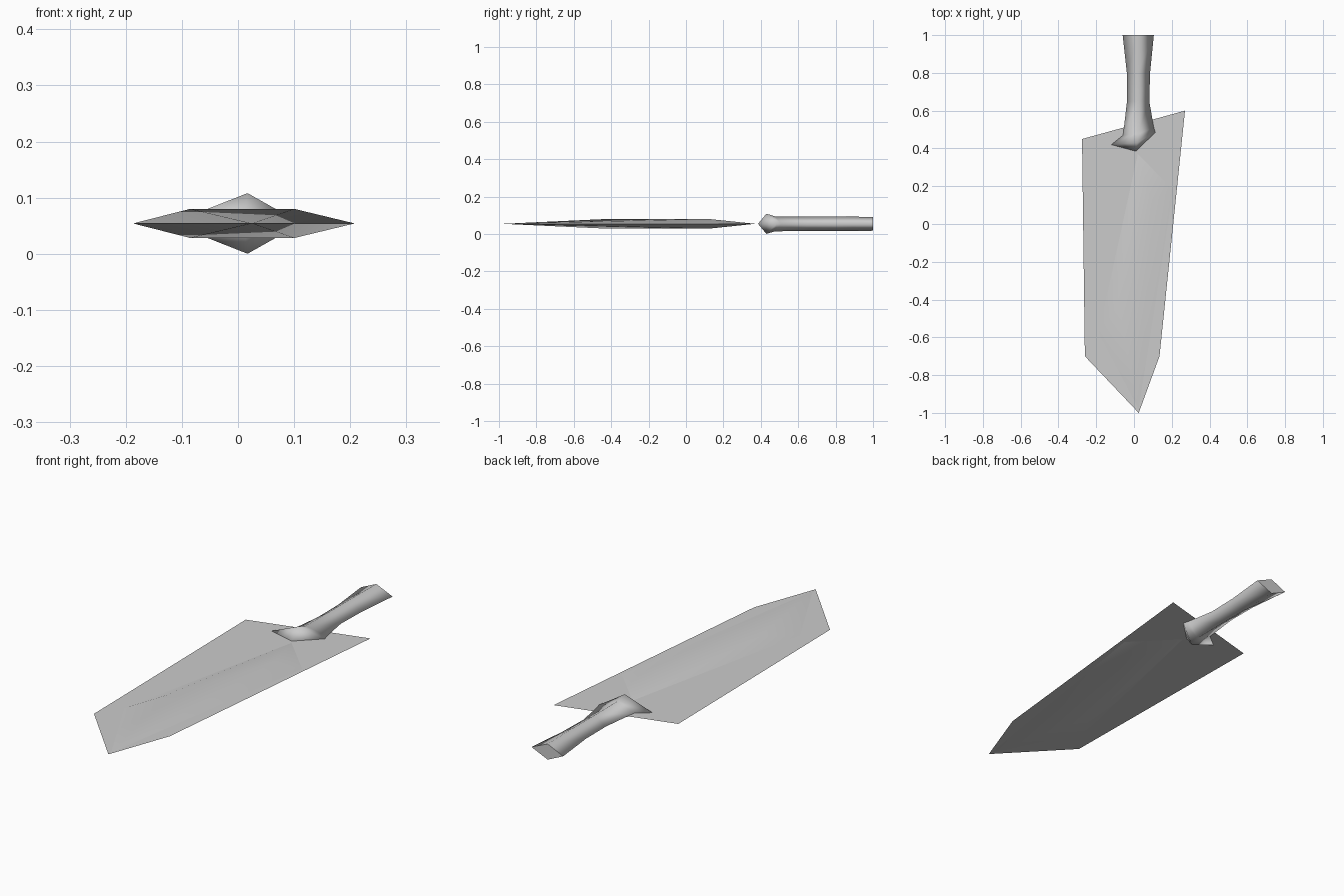
import bpy, bmesh

cube = bpy.data.objects.get("Cube")
if cube:
    bpy.data.objects.remove(cube, do_unlink=True)

MID = 0.054  # height of the blade plane

steel = bpy.data.materials.new("grey_steel")
steel.use_nodes = True
steel.diffuse_color = (0.6, 0.6, 0.6, 1)
steel.node_tree.nodes["Principled BSDF"].inputs["Base Color"].default_value = (0.6, 0.6, 0.6, 1)


def make_object(name, bm):
    mesh = bpy.data.meshes.new(name)
    bm.to_mesh(mesh)
    bm.free()
    mesh.materials.append(steel)
    obj = bpy.data.objects.new(name, mesh)
    bpy.context.collection.objects.link(obj)
    return obj


# Blade: a paper-thin five-sided sheet
bm = bmesh.new()
outline = [(0.025, -1.0), (0.135, -0.70), (0.27, 0.60), (-0.275, 0.45), (-0.26, -0.70)]
bm.faces.new([bm.verts.new((x, y, MID)) for x, y in outline])
make_object("blade_sheet", bm)

# Raised core of the blade: skewed ridge, mirrored above and below the sheet
bm = bmesh.new()
for x, y in [(0.025, -0.98), (-0.187, -0.58), (0.208, 0.18), (0.02, 0.37)]:
    bm.verts.new((x, y, MID))
for x, y in [(-0.085, -0.42), (0.10, 0.12)]:
    for side in (-1, 1):
        bm.verts.new((x, y, MID + side * 0.026))
bmesh.ops.convex_hull(bm, input=bm.verts[:])
bmesh.ops.recalc_face_normals(bm, faces=bm.faces[:])
core = make_object("blade_core", bm)
bpy.ops.object.select_all(action='DESELECT')
core.select_set(True)
bpy.context.view_layer.objects.active = core
bpy.ops.object.shade_smooth_by_angle(angle=0.35)

# Handle: lofted diamond sections, flaring into a crooked collar with a point
# each section: left (x, y), right (x, y), ridge (x, y), half height
sections = [
    ((-0.12, 0.42), (0.113, 0.485), (0.017, 0.43), 0.054),
    ((-0.058, 0.47), (0.105, 0.51), (0.02, 0.475), 0.040),
    ((-0.037, 0.65), (0.081, 0.65), (0.02, 0.65), 0.039),
    ((-0.038, 0.80), (0.085, 0.80), (0.02, 0.80), 0.039),
    ((-0.06, 1.0), (0.105, 1.0), (0.02, 1.0), 0.037),
]
bm = bmesh.new()
rings = []
for left, right, ridge, h in sections:
    points = [(*left, MID), (*ridge, MID + h), (*right, MID), (*ridge, MID - h)]
    rings.append([bm.verts.new(p) for p in points])
for a, b in zip(rings, rings[1:]):
    for i in range(4):
        j = (i + 1) % 4
        bm.faces.new((a[i], a[j], b[j], b[i]))
point = bm.verts.new((0.01, 0.385, MID))
for i in range(4):
    bm.faces.new((point, rings[0][(i + 1) % 4], rings[0][i]))
cap = bm.faces.new(rings[-1])
bmesh.ops.recalc_face_normals(bm, faces=bm.faces[:])
for f in bm.faces:
    f.smooth = True
for e in cap.edges:
    e.smooth = False
make_object("handle", bm)
